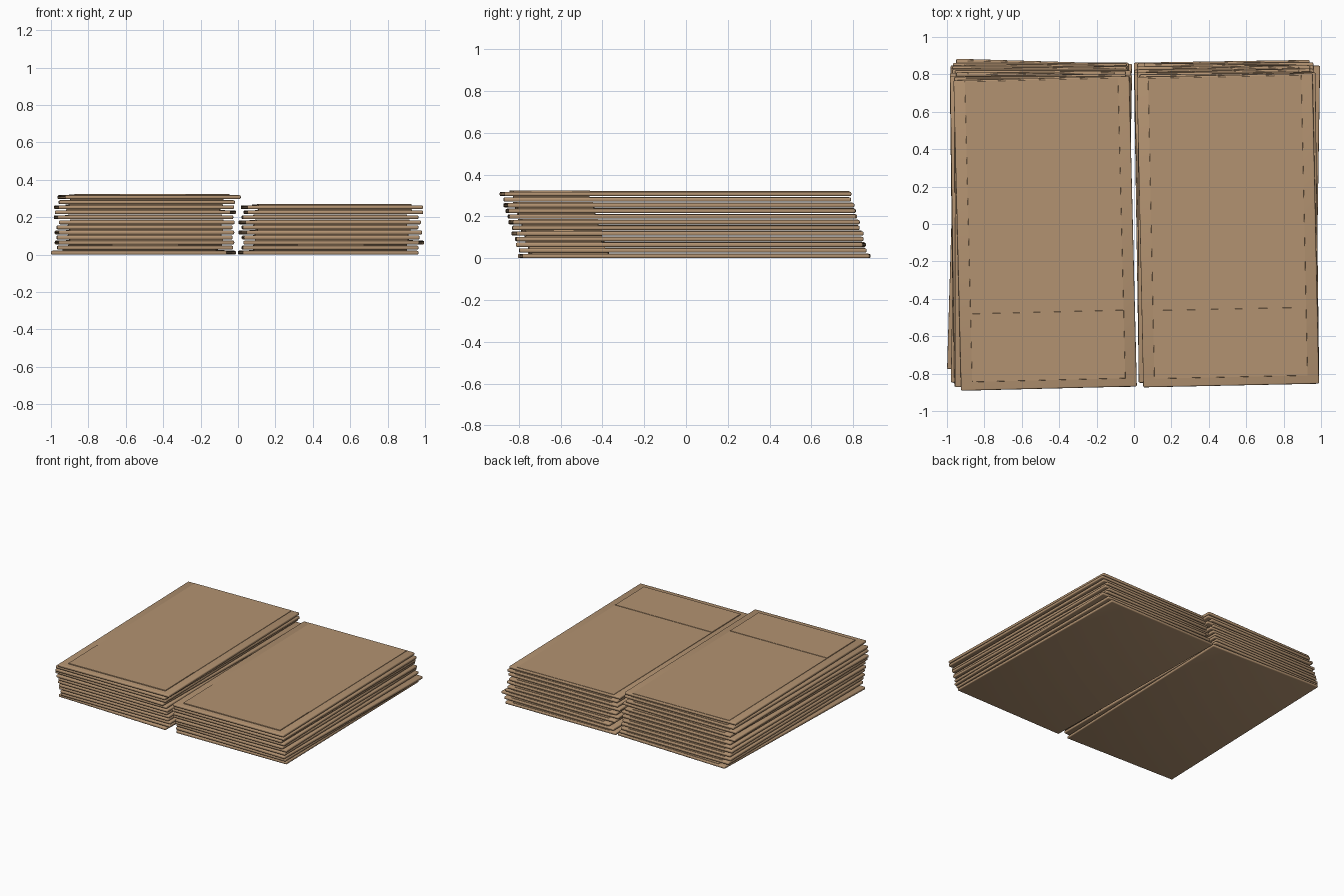
import bpy
import bmesh
from math import radians
from mathutils import Matrix

cube = bpy.data.objects.get("Cube")
if cube:
    bpy.data.objects.remove(cube, do_unlink=True)

cardboard = bpy.data.materials.new("tan cardboard")
cardboard.use_nodes = True
tan = (0.45, 0.29, 0.165, 1)
cardboard.diffuse_color = tan
cardboard.node_tree.nodes["Principled BSDF"].inputs["Base Color"].default_value = tan

WIDTH, LENGTH, PITCH = 0.94, 1.66, 0.027
FRONT, BACK = -LENGTH / 2, LENGTH / 2
MARGIN = 0.06


def add_slab(bm, half_width, y0, y1, z0, z1, bevel, segments):
    """Rounded cardboard slab between the given limits."""
    slab = bmesh.new()
    place = Matrix.Translation((0, (y0 + y1) / 2, (z0 + z1) / 2))
    size = Matrix.Diagonal((half_width * 2, y1 - y0, z1 - z0, 1))
    bmesh.ops.create_cube(slab, size=1, matrix=place @ size)
    bmesh.ops.bevel(slab, geom=slab.edges[:], offset=bevel,
                    segments=segments, profile=0.5, affect='EDGES')
    part = bpy.data.meshes.new("slab")
    slab.to_mesh(part)
    slab.free()
    bm.from_mesh(part)
    bpy.data.meshes.remove(part)


# Flattened box: base sheet, folded main panel and overlapping front flap
bm = bmesh.new()
inner = WIDTH / 2 - MARGIN
add_slab(bm, WIDTH / 2, FRONT, BACK, 0, 0.0205, 0.007, 3)
add_slab(bm, inner, -0.45, BACK - 0.008, 0.012, 0.0235, 0.001, 1)
add_slab(bm, inner, FRONT + 0.045, -0.42, 0.012, 0.0265, 0.001, 1)
box_mesh = bpy.data.meshes.new("flattened_box")
bm.to_mesh(box_mesh)
bm.free()
box_mesh.materials.append(cardboard)

# Each layer of a stack: sideways position and turn in degrees, bottom to top
left_layers = [(0.505, -1.7), (0.497, 0.1), (0.5, 0.7), (0.5, 0.1),
               (0.5, 0.7), (0.5, 0.1), (0.488, 0), (0.505, 0.7),
               (0.495, -1), (0.502, 0.8), (0.488, 0.1), (0.475, 1.4)]
right_layers = [(0.482, 0.9), (0.492, 0.2), (0.512, -0.9), (0.495, 0.4),
                (0.493, 1.5), (0.492, 0.2), (0.49, 1.3), (0.492, 0.2),
                (0.51, 0.7), (0.502, 1.2)]

# Two leaning stacks of flattened boxes
for name, side, layers in (("tall_stack", -1, left_layers),
                           ("short_stack", 1, right_layers)):
    for i, (x, turn) in enumerate(layers):
        box = bpy.data.objects.new(f"{name}_box_{i + 1}", box_mesh)
        bpy.context.collection.objects.link(box)
        box.location = (side * x, 0.04 - 0.0082 * i, PITCH * i)
        box.rotation_euler.z = radians(turn)
        box.select_set(True)
        bpy.context.view_layer.objects.active = box

bpy.ops.object.shade_smooth_by_angle(angle=radians(40))
